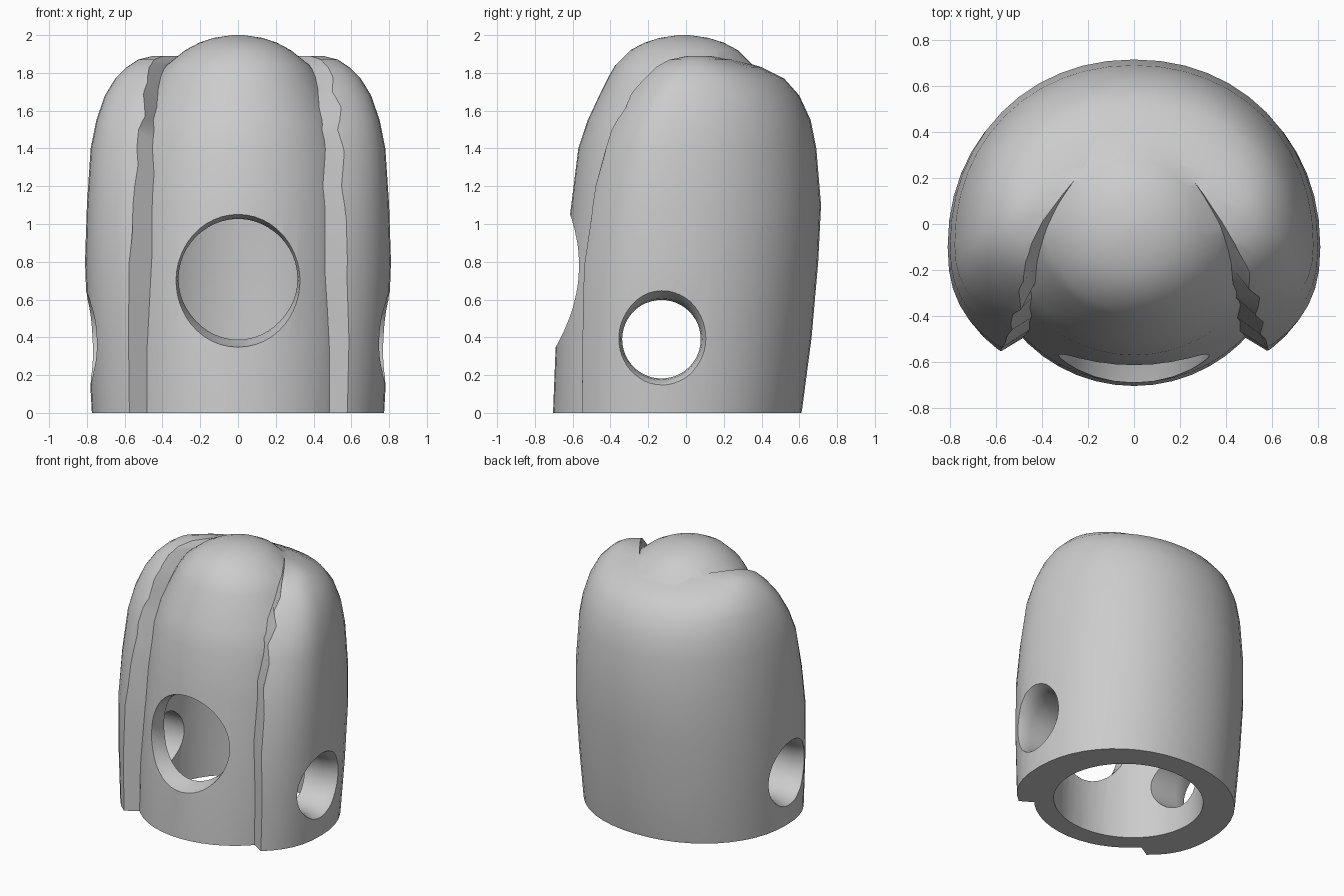
import bpy, bmesh, math

if "Cube" in bpy.data.objects:
    bpy.data.objects.remove(bpy.data.objects["Cube"])

SEG = 48


def section(z, cy, rx, front, back, n=2.0):
    """Egg-shaped ring with its own front and back depth."""
    pts = []
    for i in range(SEG):
        a = 2 * math.pi * i / SEG
        c, s = math.cos(a), math.sin(a)
        k = n if s < 0 else 2.1 if n > 2 else 2.0
        x = rx * math.copysign(abs(c) ** (2 / k), c)
        y = (back if s > 0 else front) * math.copysign(abs(s) ** (2 / k), s)
        pts.append((x, cy + y, z))
    return pts


def loft(name, rings):
    """Closed solid through a stack of rings."""
    bm = bmesh.new()
    rows = [[bm.verts.new(p) for p in r] for r in rings]
    for a, b in zip(rows, rows[1:]):
        for i in range(len(a)):
            j = (i + 1) % len(a)
            bm.faces.new((a[i], a[j], b[j], b[i]))
    bm.faces.new(rows[0][::-1])
    bm.faces.new(rows[-1])
    bmesh.ops.recalc_face_normals(bm, faces=bm.faces)
    me = bpy.data.meshes.new(name)
    bm.to_mesh(me)
    bm.free()
    ob = bpy.data.objects.new(name, me)
    bpy.context.collection.objects.link(ob)
    return ob


def boolean(ob, other, op):
    m = ob.modifiers.new(op, 'BOOLEAN')
    m.operation, m.solver, m.object = op, 'EXACT', other
    bpy.context.view_layer.update()
    bpy.context.view_layer.objects.active = ob
    bpy.ops.object.modifier_apply(modifier=m.name)
    bpy.data.objects.remove(other)


# Outer hood: z, centre y, half width, front depth, back depth
hood = loft("hollow_hood", [section(*r, n=2.4) for r in [
    (-.05, -.1, .77, .60, .70), (0.02, -.1, .775, .60, .715), (.4, -.1, .795, .59, .765),
    (.8, -.1, .81, .56, .80), (1.1, -.1, .80, .50, .815), (1.4, -.09, .78, .43, .78),
    (1.55, -.07, .75, .38, .73), (1.68, -.04, .705, .33, .64), (1.77, -.01, .65, .29, .53),
    (1.83, .01, .59, .25, .39), (1.87, .03, .53, .18, .24), (1.89, .06, .45, .08, .10)]])

# Slot in the front of the hood: z, ridge x, y, groove x, y
slot = []
for z, rx, ry, gx, gy in [(-.2, .57, -.55, .47, -.49), (.75, .56, -.53, .465, -.47),
                          (1.2, .55, -.48, .465, -.42), (1.5, .535, -.4, .455, -.33),
                          (1.7, .505, -.29, .435, -.2), (1.85, .46, -.13, .38, -.01),
                          (2.0, .42, .05, .33, .17)]:
    dx, dy = rx - gx, ry - gy
    px, py, qx, qy = rx + 4 * dx, ry + 4 * dy, gx - 1.5 * dx, gy - 1.5 * dy
    slot.append([(px, py, z), (qx, qy, z), (-qx, qy, z), (-px, py, z)])
boolean(hood, loft("slot_cutter", slot), 'DIFFERENCE')

# Inner domed body: z, centre y, half width, depth
body = loft("domed_body", [section(z, cy, rx, ry, ry) for z, cy, rx, ry in [
    (-.1, -.08, .65, .628), (.35, -.08, .65, .61), (.75, -.065, .635, .585),
    (1.08, -.05, .62, .56), (1.4, -.02, .58, .55), (1.55, -.01, .535, .51),
    (1.7, 0, .465, .45), (1.78, 0, .425, .41), (1.84, -.01, .38, .365),
    (1.92, -.01, .28, .285), (1.96, -.01, .205, .21), (1.985, -.01, .13, .13),
    (2.0, -.01, .03, .03)]])
boolean(hood, body, 'UNION')

# Hollow inside
boolean(hood, loft("cavity_cutter", [section(z, -.06, rx, ry, ry) for z, rx, ry in [
    (-.2, .53, .50), (.5, .53, .49), (1.0, .51, .46), (1.35, .45, .41),
    (1.55, .35, .32), (1.68, .22, .2), (1.74, .06, .06)]]), 'DIFFERENCE')

# Round front hole with a soft flare
front = loft("front_hole_cutter", [section(z, 0, r, r, r) for z, r in [
    (.1, .315), (.5, .315), (.55, .322), (.61, .34), (.68, .36), (.9, .40)]])
front.location = (0, 0, .71)
front.rotation_euler = (math.pi / 2, 0, 0)
boolean(hood, front, 'DIFFERENCE')

# Side holes, right through, flared at both ends
flare = [(.66, .208), (.72, .215), (.77, .235), (.80, .255), (.9, .32)]
side = loft("side_hole_cutter", [section(z, 0, r, r, r) for z, r in
                                 [(-z, r) for z, r in flare[::-1]] + flare])
side.location = (0, -.13, .39)
side.rotation_euler = (0, math.pi / 2, 0)
boolean(hood, side, 'DIFFERENCE')

# Flat base
base = loft("base_cutter", [[(x, y, z) for x, y in [(-2, -2), (2, -2), (2, 2), (-2, 2)]]
                            for z in (-1, 0)])
boolean(hood, base, 'DIFFERENCE')

bpy.ops.object.select_all(action='DESELECT')
hood.select_set(True)
bpy.context.view_layer.objects.active = hood
bpy.ops.object.shade_smooth_by_angle(angle=math.radians(35))
